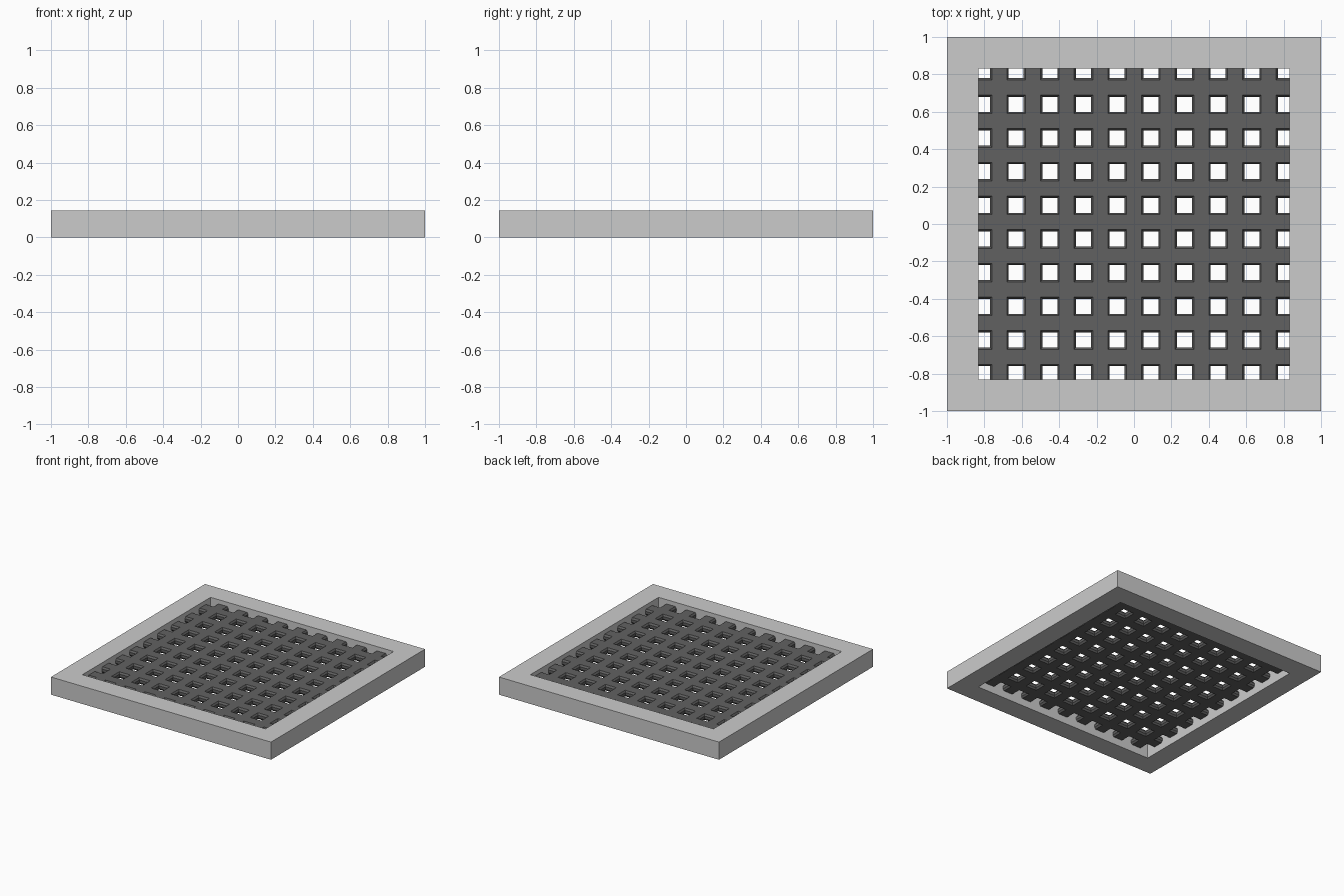
import bpy, bmesh
from mathutils import Vector

if "Cube" in bpy.data.objects:
    bpy.data.objects.remove(bpy.data.objects["Cube"])

H = 0.145      # frame height
INNER = 0.832  # half width of the frame opening
PITCH = 0.18   # spacing of the grate holes


def finish(bm, name):
    bmesh.ops.remove_doubles(bm, verts=bm.verts, dist=1e-4)
    bmesh.ops.recalc_face_normals(bm, faces=bm.faces)
    me = bpy.data.meshes.new(name)
    bm.to_mesh(me)
    bm.free()
    ob = bpy.data.objects.new(name, me)
    bpy.context.collection.objects.link(ob)
    return ob


def ring(bm, cx, cy, half, z):
    return [bm.verts.new((cx + sx * half, cy + sy * half, z))
            for sx, sy in ((-1, -1), (1, -1), (1, 1), (-1, 1))]


def loft(bm, cx, cy, profile, closed=False):
    rings = [ring(bm, cx, cy, h, z) for h, z in profile]
    if closed:
        rings.append(rings[0])
    for a, b in zip(rings, rings[1:]):
        for i in range(4):
            j = (i + 1) % 4
            bm.faces.new((a[i], a[j], b[j], b[i]))


# square outer frame
bm = bmesh.new()
loft(bm, 0, 0, [(1, 0), (1, H), (INNER, H), (INNER, 0)], closed=True)
finish(bm, "frame")

# grate: tiled cells, each a square hole with bevelled rims
cell = [(PITCH / 2, 0.11), (0.05, 0.11), (0.04, 0.096),
        (0.04, 0.074), (0.05, 0.06), (PITCH / 2, 0.06)]
bm = bmesh.new()
for i in range(10):
    for j in range(10):
        loft(bm, (i - 4.5) * PITCH, (j - 4.5) * PITCH + 0.01, cell)
bmesh.ops.remove_doubles(bm, verts=bm.verts, dist=1e-4)

# trim the grate to the opening and cap the cut bar ends
for n in ((1, 0, 0), (-1, 0, 0), (0, 1, 0), (0, -1, 0)):
    cut = bmesh.ops.bisect_plane(
        bm, geom=bm.verts[:] + bm.edges[:] + bm.faces[:],
        plane_co=Vector(n) * INNER, plane_no=n, clear_outer=True)
    edges = [e for e in cut["geom_cut"] if isinstance(e, bmesh.types.BMEdge)]
    bmesh.ops.holes_fill(bm, edges=[e for e in edges if e.is_boundary], sides=0)
grate = finish(bm, "grate")

mat = bpy.data.materials.new("dark_metal")
mat.diffuse_color = (0.12, 0.12, 0.12, 1)
mat.use_nodes = True
mat.node_tree.nodes["Principled BSDF"].inputs["Base Color"].default_value = mat.diffuse_color
grate.data.materials.append(mat)
